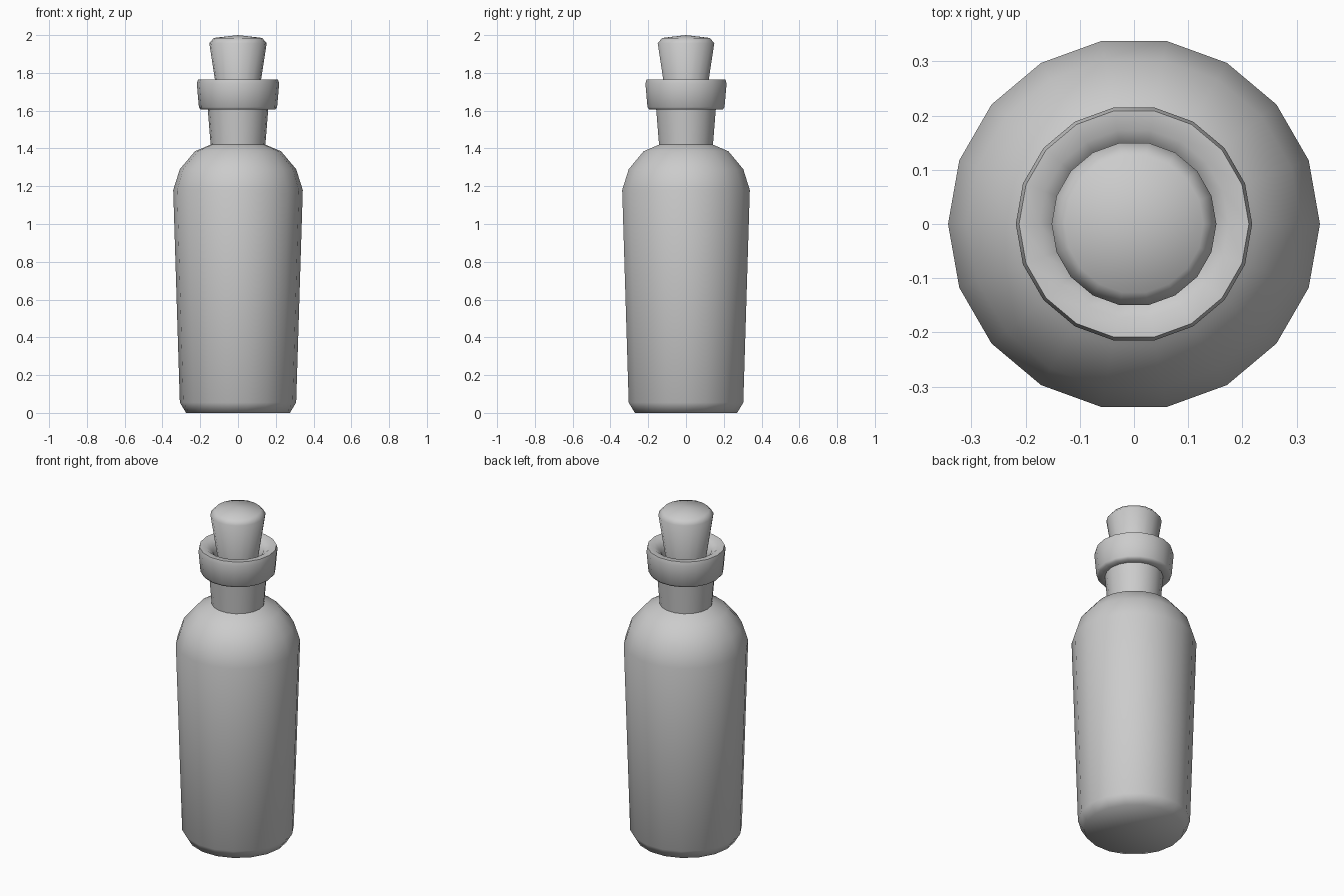
import bpy, bmesh
from math import cos, sin, radians, tau

if "Cube" in bpy.data.objects:
    bpy.data.objects.remove(bpy.data.objects["Cube"])

SIDES = 18


def lathe(name, profile, smooth_angle):
    """Revolve (radius, z) points about z; radius 0 becomes a single pole."""
    bm = bmesh.new()
    rings = []
    for r, z in profile:
        if r == 0:
            rings.append([bm.verts.new((0, 0, z))] * SIDES)
        else:
            rings.append([bm.verts.new((r * cos(tau * i / SIDES), r * sin(tau * i / SIDES), z))
                          for i in range(SIDES)])
    for a, b in zip(rings, rings[1:]):
        for i in range(SIDES):
            j = (i + 1) % SIDES
            bm.faces.new(list(dict.fromkeys((a[i], a[j], b[j], b[i]))))
    bmesh.ops.recalc_face_normals(bm, faces=bm.faces)
    mesh = bpy.data.meshes.new(name)
    bm.to_mesh(mesh)
    bm.free()
    obj = bpy.data.objects.new(name, mesh)
    bpy.context.collection.objects.link(obj)
    bpy.ops.object.select_all(action='DESELECT')
    obj.select_set(True)
    bpy.context.view_layer.objects.active = obj
    bpy.ops.object.shade_smooth_by_angle(angle=radians(smooth_angle))
    return obj


# Bottle: base, body, shoulder, neck, collar and the funnel inside the lip
lathe("bottle", [
    (0, 0), (0.275, 0), (0.308, 0.055),
    (0.343, 1.18), (0.308, 1.29), (0.228, 1.385), (0.145, 1.42),
    (0.16, 1.605), (0.196, 1.605), (0.207, 1.618),
    (0.218, 1.742), (0.212, 1.765), (0.175, 1.763), (0.14, 1.735),
    (0.125, 1.69), (0.12, 1.62), (0, 1.62),
], 65)

# Tapered stopper with a shallow domed top
lathe("stopper", [
    (0, 1.62), (0.1, 1.62), (0.152, 1.957), (0.128, 1.985), (0, 2.0),
], 55)
